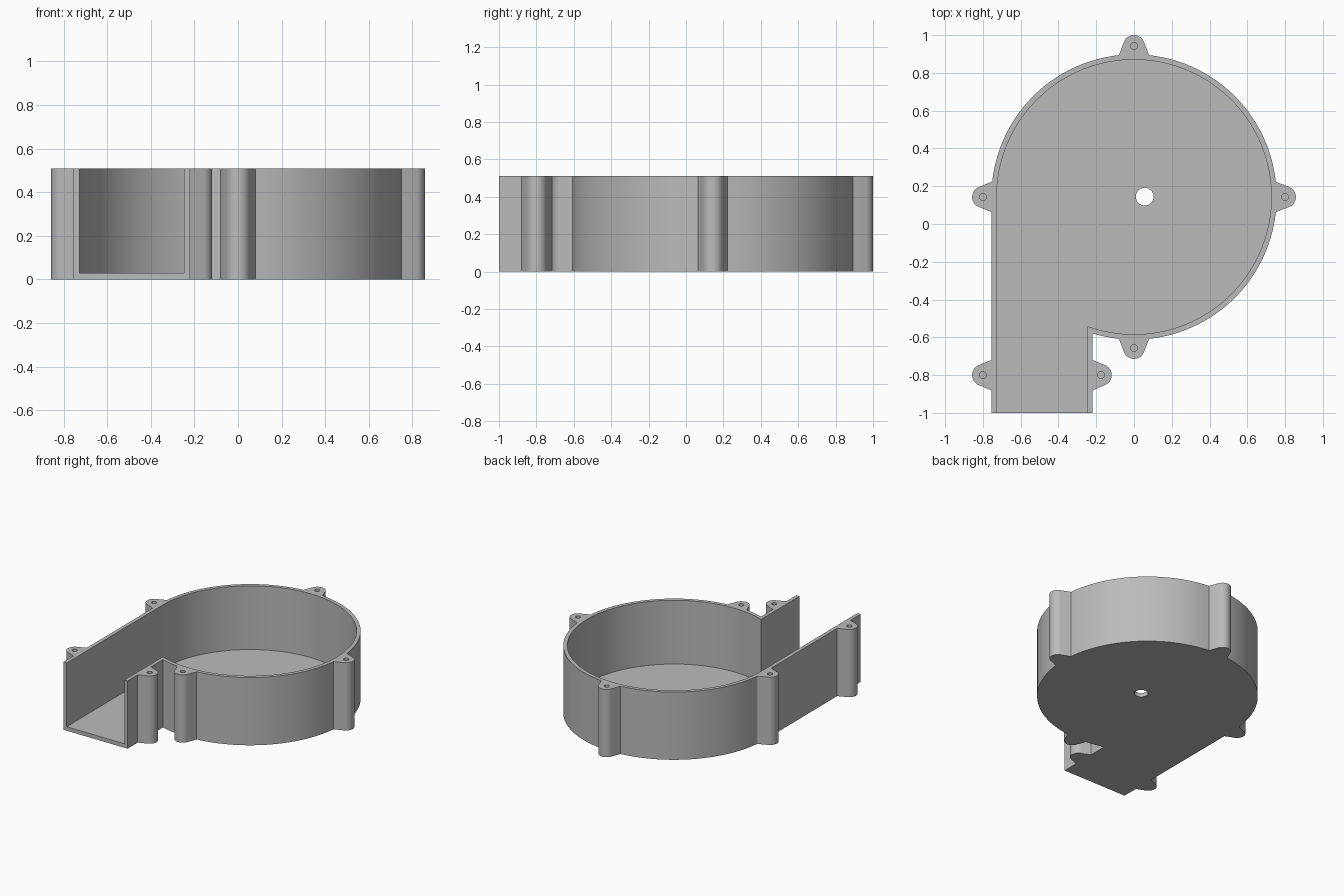
import bpy, bmesh
from math import radians, degrees, acos, sin, cos
from mathutils import Vector

if "Cube" in bpy.data.objects:
    bpy.data.objects.remove(bpy.data.objects["Cube"], do_unlink=True)

HEIGHT, FLOOR = 0.51, 0.03
CENTRE = Vector((0, 0.143))
R_OUT, R_IN = 0.755, 0.727
DUCT_RIGHT, DUCT_WALL = -0.22, 0.027
LUG_DIST, LUG_R, LUG_HALF = 0.8, 0.057, 0.08

grey = bpy.data.materials.new("plain grey")
grey.use_nodes = True
grey.diffuse_color = (0.5, 0.5, 0.5, 1)
grey.node_tree.nodes["Principled BSDF"].inputs["Base Color"].default_value = (0.5, 0.5, 0.5, 1)


def arc(c, r, a0, a1, step=2.5):
    """Points on an arc, angles in degrees."""
    n = max(2, round(abs(a1 - a0) / step))
    angles = [radians(a0 + (a1 - a0) * i / n) for i in range(n + 1)]
    return [Vector((c[0] + r * cos(a), c[1] + r * sin(a))) for a in angles]


def lug(c, heading, inset):
    """Screw lug outline: flared base, tangent flanks and a round tip."""
    out = Vector((cos(radians(heading)), sin(radians(heading))))
    side = Vector((-out.y, out.x))
    base = Vector(c) - out * inset
    return ([base - side * LUG_HALF]
            + arc(c, LUG_R, heading - 68, heading + 68, 8)
            + [base + side * LUG_HALF])


def prism(name, points, z0, z1):
    """Extrude a counter-clockwise outline from z0 to z1."""
    bm = bmesh.new()
    face = bm.faces.new([bm.verts.new((p[0], p[1], z0)) for p in points])
    new = bmesh.ops.extrude_face_region(bm, geom=[face])["geom"]
    verts = [v for v in new if isinstance(v, bmesh.types.BMVert)]
    bmesh.ops.translate(bm, verts=verts, vec=(0, 0, z1 - z0))
    bmesh.ops.recalc_face_normals(bm, faces=bm.faces)
    mesh = bpy.data.meshes.new(name)
    bm.to_mesh(mesh)
    bm.free()
    mesh.materials.append(grey)
    obj = bpy.data.objects.new(name, mesh)
    bpy.context.collection.objects.link(obj)
    return obj


# Lug positions around the round chamber and on the duct
ring_lugs = {a: CENTRE + LUG_DIST * Vector((cos(radians(a)), sin(radians(a))))
             for a in (270, 360, 450, 540)}
duct_lugs = {0: Vector((-0.175, -0.8)), 180: Vector((-LUG_DIST, -0.8))}

# Outer outline: duct right side, chamber with lugs, duct left side
outline = [Vector((DUCT_RIGHT, -1))] + lug(duct_lugs[0], 0, 0.045)
angle = 360 - degrees(acos(DUCT_RIGHT / R_OUT))
for a, c in ring_lugs.items():
    last = a == 540
    outline += arc(CENTRE, R_OUT, angle, a - 6.5)
    outline += lug(c, a, 0.045 if last else 0.049)
    angle = a + 6.5
outline += lug(duct_lugs[180], 180, 0.045) + [Vector((-R_OUT, -1))]
housing = prism("fan_housing", outline, 0, HEIGHT)

# Cavity of the chamber and the open duct
inner_right = DUCT_RIGHT - DUCT_WALL
start = 360 - degrees(acos(inner_right / R_IN))
cavity = ([Vector((inner_right, -1.1))] + arc(CENTRE, R_IN, start, 540)
          + [Vector((-R_IN, -1.1))])
cutters = [prism("cavity_cutter", cavity, FLOOR, HEIGHT + 0.1)]

# Shaft hole through the floor and blind screw holes in the lugs
shaft = arc((0.057, 0.145), 0.047, 0, 360, 7.5)[:-1]
cutters.append(prism("shaft_cutter", shaft, -0.1, FLOOR + 0.1))
for c in [*ring_lugs.values(), *duct_lugs.values()]:
    screw = arc(c, 0.018, 0, 360, 15)[:-1]
    cutters.append(prism("screw_cutter", screw, 0.15, HEIGHT + 0.1))

bpy.ops.object.select_all(action="DESELECT")
bpy.context.view_layer.objects.active = housing
housing.select_set(True)
for cutter in cutters:
    cutter.hide_render = True
    mod = housing.modifiers.new("cut", "BOOLEAN")
    mod.operation = "DIFFERENCE"
    mod.solver = "EXACT"
    mod.object = cutter
    bpy.ops.object.modifier_apply(modifier=mod.name)
    bpy.data.objects.remove(cutter, do_unlink=True)

bpy.ops.object.shade_smooth_by_angle(angle=radians(25))
